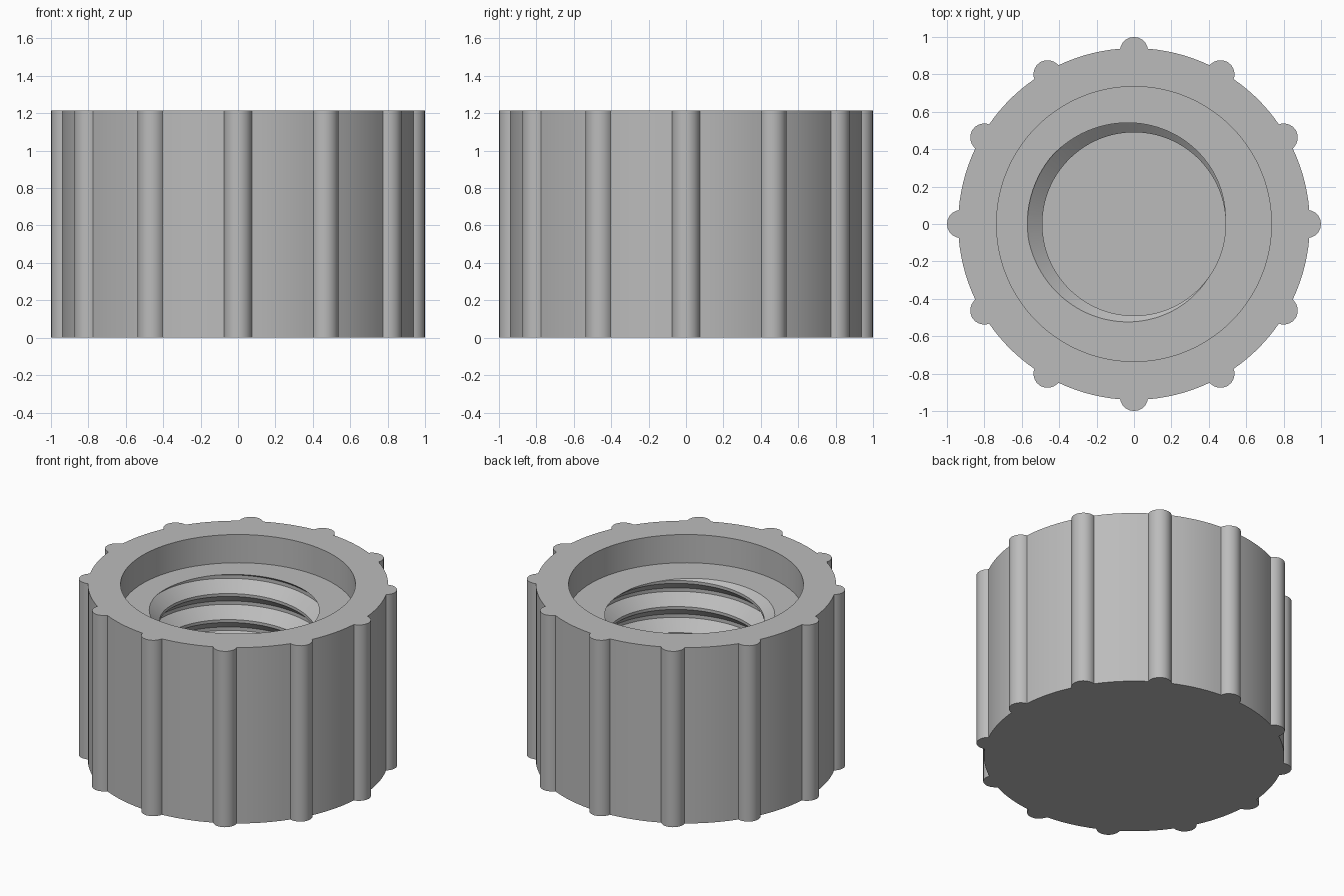
import bpy, bmesh
from math import sin, cos, acos, pi, sqrt, tau, radians

if "Cube" in bpy.data.objects:
    bpy.data.objects.remove(bpy.data.objects["Cube"], do_unlink=True)

HEIGHT, BODY_R = 1.215, 0.94
RIBS, RIB_C, RIB_R = 12, 0.925, 0.075
RECESS_R, SEAT_Z, FLOOR_Z = 0.735, 1.02, 0.2
MINOR_R, MAJOR_R, PITCH = 0.49, 0.57, 0.18
ROOT_HALF, FLANK_HALF = 0.012, 0.08
START = radians(165)
TURNS = 8

mat = bpy.data.materials.new("light_grey")
mat.use_nodes = True
grey = (0.5, 0.5, 0.5, 1)
mat.diffuse_color = grey
mat.node_tree.nodes["Principled BSDF"].inputs["Base Color"].default_value = grey

# Angle where a rib meets the round body
rib_edge = acos((BODY_R**2 + RIB_C**2 - RIB_R**2) / (2 * BODY_R * RIB_C))


def outline():
    """Angle and radius pairs around the ribbed outside."""
    pts = []
    step = tau / RIBS
    for i in range(RIBS):
        for k in range(11):
            a = rib_edge * sin((k / 10 - 0.5) * pi)
            r = RIB_C * cos(a) + sqrt(max(0, RIB_R**2 - (RIB_C * sin(a))**2))
            pts.append((i * step + a, r))
        for k in range(1, 7):
            a = rib_edge + (step - 2 * rib_edge) * k / 7
            pts.append((i * step + a, BODY_R))
    pts.append((pts[0][0] + tau, pts[0][1]))
    return pts


def thread_radius(offset):
    """Thread groove radius at a height offset from the groove centre."""
    d = abs((offset + PITCH / 2) % PITCH - PITCH / 2)
    t = min(1, max(0, (d - ROOT_HALF) / (FLANK_HALF - ROOT_HALF)))
    return MAJOR_R + (MINOR_R - MAJOR_R) * t


def column(angle, outer):
    """Radius and height pairs from the hole floor round to the underside."""
    centre = SEAT_Z + PITCH * (angle - START) / tau
    col = [(0, FLOOR_Z)]
    for turn in range(-TURNS, 3):
        for off in (-FLANK_HALF, -ROOT_HALF, ROOT_HALF, FLANK_HALF):
            z = min(SEAT_Z, max(FLOOR_Z, centre + turn * PITCH + off))
            col.append((thread_radius(z - centre), z))
    col += [(RECESS_R, SEAT_Z), (RECESS_R, HEIGHT),
            (outer, HEIGHT), (outer, 0), (0, 0)]
    return col


# Closed cap: ribbed outside, recess, and helical thread in one skin
bm = bmesh.new()
cols = [[bm.verts.new((r * cos(a), r * sin(a), z)) for r, z in column(a, o)]
        for a, o in outline()]
for c, d in zip(cols, cols[1:]):
    for i in range(len(c) - 1):
        bm.faces.new((c[i], c[i + 1], d[i + 1], d[i]))
bmesh.ops.remove_doubles(bm, verts=bm.verts[:], dist=0.0002)
bmesh.ops.dissolve_degenerate(bm, edges=bm.edges[:], dist=0.0001)
bmesh.ops.recalc_face_normals(bm, faces=bm.faces[:])

mesh = bpy.data.meshes.new("threaded_cap")
bm.to_mesh(mesh)
bm.free()
mesh.materials.append(mat)
cap = bpy.data.objects.new("threaded_cap", mesh)
bpy.context.collection.objects.link(cap)
bpy.context.view_layer.objects.active = cap
cap.select_set(True)
bpy.ops.object.shade_smooth_by_angle(angle=radians(25))
